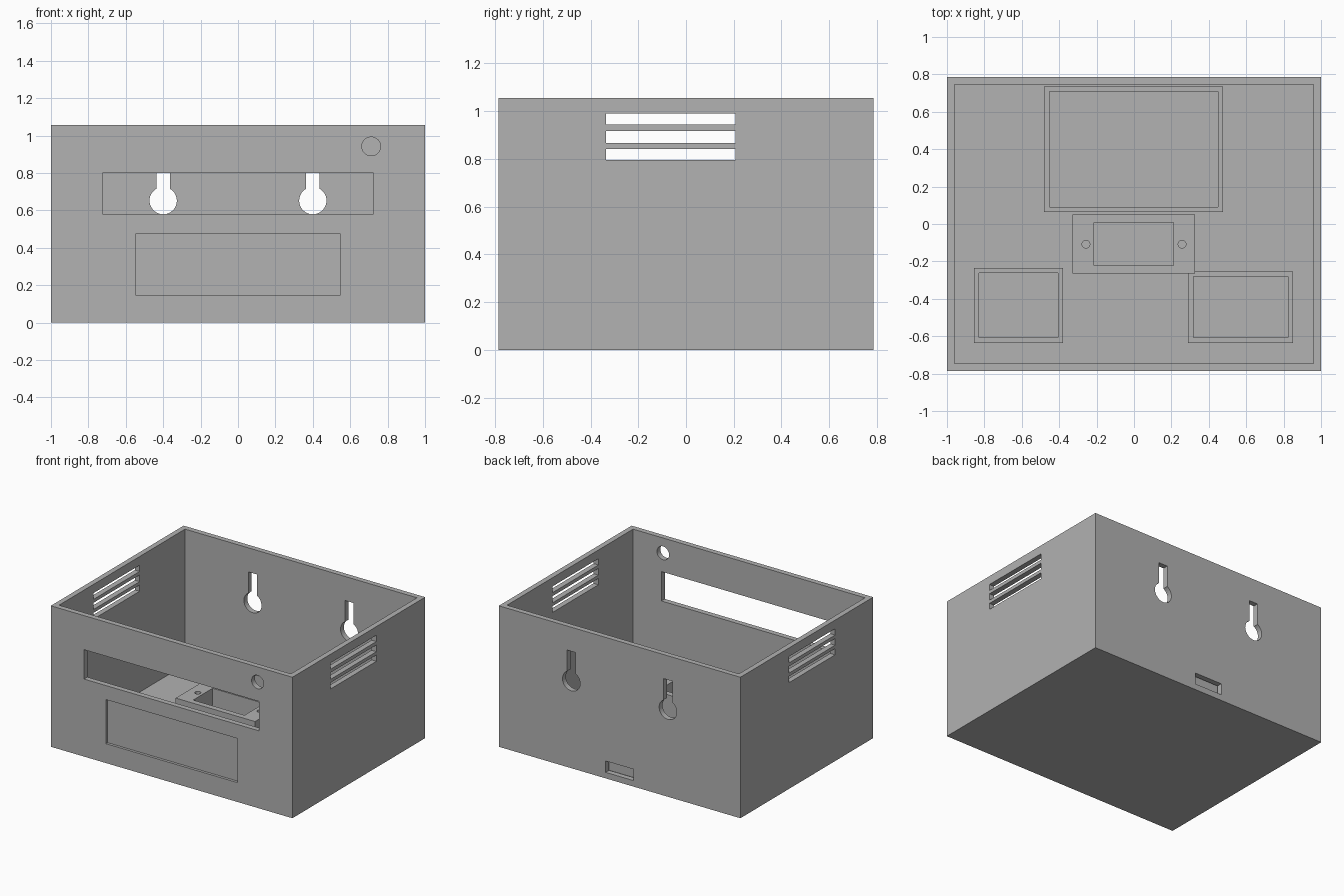
import bpy
import bmesh
import math
from mathutils import Matrix, Vector

cube = bpy.data.objects.get("Cube")
if cube:
    bpy.data.objects.remove(cube, do_unlink=True)

# One plain grey for the whole enclosure
grey = bpy.data.materials.new("matte grey")
grey.use_nodes = True
COLOUR = (0.445, 0.445, 0.445, 1)
grey.diffuse_color = COLOUR
grey.node_tree.nodes["Principled BSDF"].inputs["Base Color"].default_value = COLOUR

WIDTH, DEPTH, HEIGHT, WALL = 2.0, 1.57, 1.055, 0.04
HX, HY = WIDTH / 2, DEPTH / 2


def finish(name, bm):
    bmesh.ops.recalc_face_normals(bm, faces=bm.faces)
    mesh = bpy.data.meshes.new(name)
    bm.to_mesh(mesh)
    bm.free()
    mesh.materials.append(grey)
    obj = bpy.data.objects.new(name, mesh)
    bpy.context.collection.objects.link(obj)
    return obj


def box(name, x, y, z):
    """Box from (min, max) pairs along each axis."""
    bm = bmesh.new()
    size = [b - a for a, b in (x, y, z)]
    centre = Vector([(a + b) / 2 for a, b in (x, y, z)])
    bmesh.ops.create_cube(bm, size=1, matrix=Matrix.Translation(centre) @ Matrix.Diagonal((*size, 1)))
    return finish(name, bm)


def cylinder(name, centre, radius, depth, along_y=False):
    bm = bmesh.new()
    turn = Matrix.Rotation(math.pi / 2 if along_y else 0, 4, "X")
    bmesh.ops.create_cone(bm, cap_ends=True, segments=40, radius1=radius, radius2=radius,
                          depth=depth, matrix=Matrix.Translation(centre) @ turn)
    return finish(name, bm)


def keyhole(name, x, z, radius, half_slot, top):
    """Round hole with a narrow slot rising from it, cut through the back."""
    start = math.asin(half_slot / radius)
    steps = 36
    points = [(x + half_slot, top), (x - half_slot, top)]
    for i in range(steps + 1):
        a = math.pi / 2 + start + (2 * math.pi - 2 * start) * i / steps
        points.append((x + radius * math.cos(a), z + radius * math.sin(a)))
    bm = bmesh.new()
    face = bm.faces.new([bm.verts.new((px, HY - 0.1, pz)) for px, pz in points])
    result = bmesh.ops.extrude_face_region(bm, geom=[face])
    moved = [v for v in result["geom"] if isinstance(v, bmesh.types.BMVert)]
    bmesh.ops.translate(bm, verts=moved, vec=(0, 0.2, 0))
    return finish(name, bm)


def cut(target, *cutters):
    """Subtract each cutter from the target and discard it."""
    for cutter in cutters:
        cutter.hide_render = True
        mod = target.modifiers.new("cut", "BOOLEAN")
        mod.operation = "DIFFERENCE"
        mod.solver = "EXACT"
        mod.object = cutter
        bpy.context.view_layer.update()
        graph = bpy.context.evaluated_depsgraph_get()
        mesh = bpy.data.meshes.new_from_object(target.evaluated_get(graph))
        target.modifiers.clear()
        target.data = mesh
        bpy.data.objects.remove(cutter, do_unlink=True)


def tray(name, x, y, top, rim=0.027):
    """Low rectangular rim standing on the floor."""
    obj = box(name, x, y, (WALL - 0.01, top))
    cut(obj, box("tray_pocket", (x[0] + rim, x[1] - rim), (y[0] + rim, y[1] - rim), (0, top + 0.1)))


# Open-topped case
case = box("case", (-HX, HX), (-HY, HY), (0, HEIGHT))
cut(case, box("cavity", (-HX + WALL, HX - WALL), (-HY + WALL, HY - WALL), (WALL, HEIGHT + 0.1)))

# Front: long window, shallow label recess and round button hole
front = (-HY - 0.1, -HY + 0.1)
cut(case,
    box("window", (-0.725, 0.725), front, (0.58, 0.8)),
    box("label_recess", (-0.545, 0.545), (-HY - 0.1, -HY + 0.02), (0.145, 0.475)),
    cylinder("button_hole", (0.712, -HY, 0.942), 0.05, 0.2, along_y=True))

# Both sides: three vent slots
for low, high in ((0.795, 0.842), (0.867, 0.917), (0.943, 0.99)):
    cut(case, box("vent", (-HX - 0.1, HX + 0.1), (-0.335, 0.208), (low, high)))

# Back: two hanging keyholes and a cable port
for side in (-1, 1):
    cut(case, keyhole("keyhole", side * 0.4, 0.652, 0.073, 0.036, 0.875))
cut(case, box("cable_port", (-0.115, 0.115), (HY - 0.045, HY + 0.1), (0.045, 0.13)))

# Component trays on the floor
tray("back_tray", (-0.48, 0.477), (0.063, 0.735), 0.14)
tray("front_right_tray", (-0.855, -0.38), (-0.635, -0.235), 0.12)
tray("front_left_tray", (0.29, 0.85), (-0.635, -0.255), 0.12)

# Raised mounting block with a pocket and two screw holes
block = box("mounting_block", (-0.33, 0.327), (-0.265, 0.05), (WALL - 0.01, 0.345))
cut(block, box("block_pocket", (-0.215, 0.21), (-0.223, 0.007), (0, 0.5)))
for side in (-1, 1):
    cut(block, cylinder("screw_hole", (side * 0.257, -0.108, 0.345), 0.021, 0.3))
